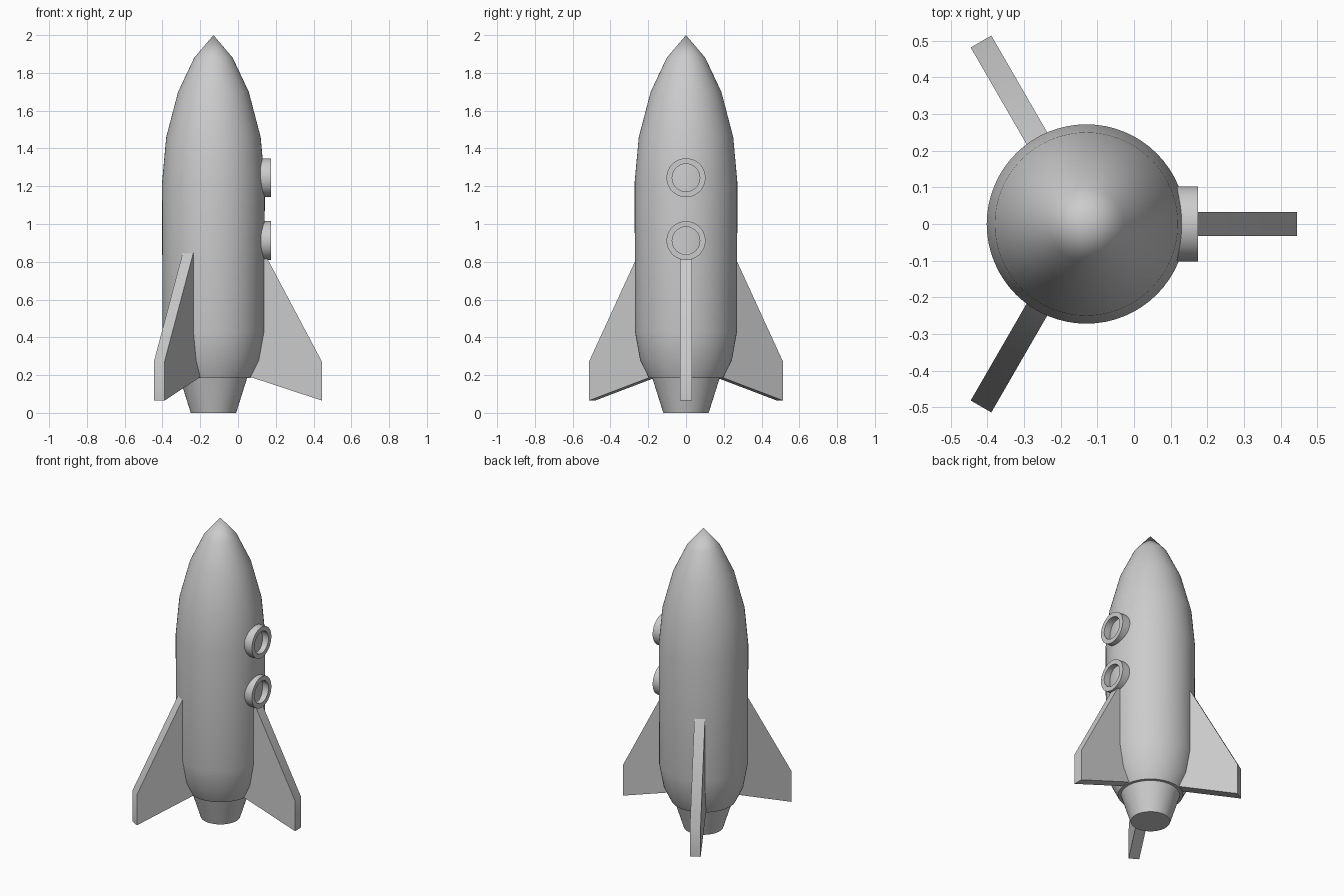
import bpy, bmesh
from math import pi, radians
from mathutils import Matrix

default = bpy.data.objects.get("Cube")
if default:
    bpy.data.objects.remove(default, do_unlink=True)

AXIS_X = -0.13  # centre line of the hull

grey = bpy.data.materials.new("plain_grey")
grey.use_nodes = True
colour = (0.6, 0.6, 0.6, 1)
grey.diffuse_color = colour
grey.node_tree.nodes["Principled BSDF"].inputs["Base Color"].default_value = colour


def finish(name, bm, matrix):
    """Turn a bmesh into a placed, shaded object."""
    bmesh.ops.remove_doubles(bm, verts=bm.verts, dist=1e-5)
    bmesh.ops.recalc_face_normals(bm, faces=bm.faces)
    bm.transform(matrix)
    mesh = bpy.data.meshes.new(name)
    bm.to_mesh(mesh)
    bm.free()
    mesh.materials.append(grey)
    mesh.shade_smooth()
    mesh.set_sharp_from_angle(angle=radians(30))
    obj = bpy.data.objects.new(name, mesh)
    bpy.context.collection.objects.link(obj)
    return obj


def lathe(name, profile, matrix, steps=64):
    """Spin a (radius, height) profile around z."""
    bm = bmesh.new()
    verts = [bm.verts.new((r, 0, z)) for r, z in profile]
    edges = [bm.edges.new(pair) for pair in zip(verts, verts[1:])]
    bmesh.ops.spin(bm, geom=verts + edges, cent=(0, 0, 0), axis=(0, 0, 1),
                   angle=2 * pi, steps=steps, use_merge=True)
    return finish(name, bm, matrix)


def plate(name, outline, thickness, matrix):
    """Extrude an (x, z) outline, centred on y."""
    bm = bmesh.new()
    face = bm.faces.new([bm.verts.new((x, -thickness / 2, z)) for x, z in outline])
    out = bmesh.ops.extrude_face_region(bm, geom=[face])
    moved = [g for g in out["geom"] if isinstance(g, bmesh.types.BMVert)]
    bmesh.ops.translate(bm, verts=moved, vec=(0, thickness, 0))
    return finish(name, bm, matrix)


centre = Matrix.Translation((AXIS_X, 0, 0))

# Hull with pointed nose
lathe("hull", [(0, 0.185), (0.197, 0.185), (0.243, 0.28), (0.27, 0.43), (0.272, 1.22),
               (0.25, 1.46), (0.187, 1.7), (0.102, 1.88), (0, 2)], centre)

# Exhaust nozzle
lathe("nozzle", [(0, 0), (0.12, 0), (0.18, 0.19), (0, 0.19)], centre)

# Three swept fins around the hull
fin = [(0.15, 0.205), (0.575, 0.065), (0.575, 0.27), (0.265, 0.855), (0.15, 0.855)]
for i, name in enumerate(("left_fin", "back_fin", "front_fin")):
    plate(name, fin, 0.065, centre @ Matrix.Rotation(i * 2 * pi / 3, 4, "Z"))

# Porthole rims, open so that the hull shows inside
rim = [(0.103, 0.08), (0.103, 0.175), (0.073, 0.175), (0.073, 0.08), (0.103, 0.08)]
for name, z in (("upper_porthole", 1.245), ("lower_porthole", 0.912)):
    lathe(name, rim, Matrix.Translation((0, 0, z)) @ Matrix.Rotation(pi / 2, 4, "Y"), 48)
